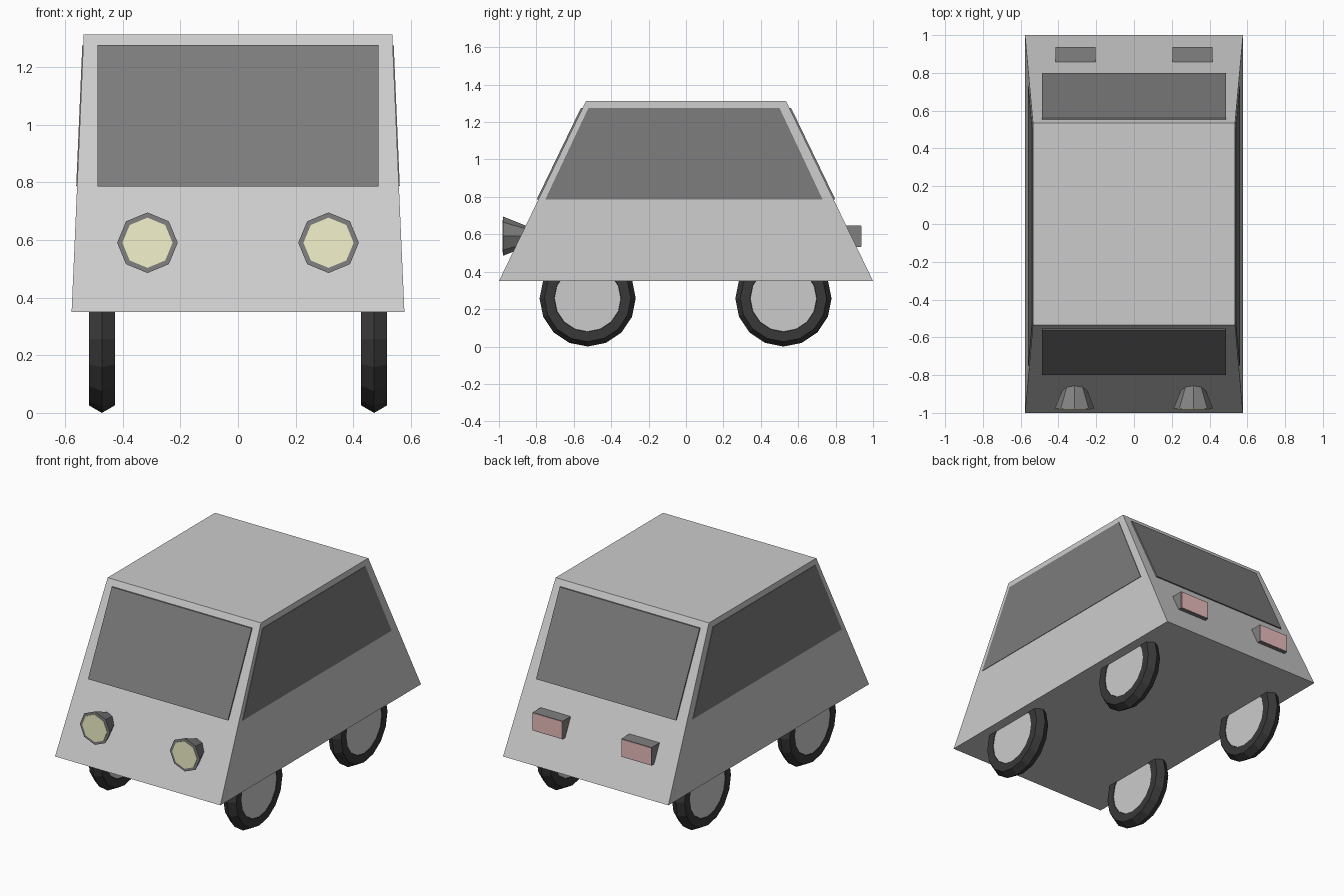
import bpy, bmesh, math
from mathutils import Vector, Matrix

if "Cube" in bpy.data.objects:
    bpy.data.objects.remove(bpy.data.objects["Cube"])


def material(name, rgb):
    m = bpy.data.materials.new(name)
    m.diffuse_color = (*rgb, 1)
    m.use_nodes = True
    m.node_tree.nodes["Principled BSDF"].inputs["Base Color"].default_value = m.diffuse_color
    return m


GLASS = material("dark_glass", (0.2, 0.2, 0.2))
TRIM = material("dark_trim", (0.22, 0.22, 0.22))
RUBBER = material("rubber", (0.04, 0.04, 0.04))
METAL = material("hub_grey", (0.58, 0.58, 0.58))
YELLOW = material("lamp_yellow", (0.9, 0.89, 0.6))
RED = material("lamp_red", (0.82, 0.5, 0.5))


def finish(name, bm, mat=None):
    bmesh.ops.recalc_face_normals(bm, faces=bm.faces[:])
    me = bpy.data.meshes.new(name)
    bm.to_mesh(me)
    bm.free()
    if mat:
        me.materials.append(mat)
    ob = bpy.data.objects.new(name, me)
    bpy.context.collection.objects.link(ob)
    return ob


def loft(name, rings, mat=None, closed=False):
    """Skin a list of equal-length rings; cap the ends unless closed."""
    bm = bmesh.new()
    vs = [[bm.verts.new(p) for p in r] for r in rings]
    n = len(rings[0])
    pairs = list(zip(vs, vs[1:])) + ([(vs[-1], vs[0])] if closed else [])
    for a, b in pairs:
        for i in range(n):
            j = (i + 1) % n
            bm.faces.new((a[i], a[j], b[j], b[i]))
    if not closed:
        bm.faces.new(vs[0])
        bm.faces.new(vs[-1])
    return finish(name, bm, mat)


def rect(hx, hy, z):
    return [(-hx, -hy, z), (hx, -hy, z), (hx, hy, z), (-hx, hy, z)]


def panel(name, corners, inward, mat):
    """Thin slab from outer corners, pushed inward."""
    return loft(name, [corners, [Vector(c) + Vector(inward) for c in corners]], mat)


def box(name, size, loc, mat):
    bm = bmesh.new()
    bmesh.ops.create_cube(bm, size=1, matrix=Matrix.LocRotScale(loc, None, size))
    return finish(name, bm, mat)


def circle_x(x, y, z, r, n):
    return [(x, y + r * math.sin(2 * math.pi * i / n), z - r * math.cos(2 * math.pi * i / n))
            for i in range(n)]


def circle_y(x, y, z, r, n):
    return [(x + r * math.sin(2 * math.pi * i / n), y, z + r * math.cos(2 * math.pi * i / n))
            for i in range(n)]


# Tapered body shell
loft("body", [rect(0.577, 1.0, 0.35), rect(0.535, 0.535, 1.312)])

# Windscreen and rear window
for name, s in (("windscreen", -1), ("rear_window", 1)):
    panel(name, [(-0.488, s * 0.799, 0.785), (0.488, s * 0.799, 0.785),
                 (0.488, s * 0.562, 1.275), (-0.488, s * 0.562, 1.275)],
          (0, -s * 0.03, 0), GLASS)

for side, s in (("right", 1), ("left", -1)):
    # Side window
    panel(side + "_window", [(s * 0.561, -0.752, 0.787), (s * 0.561, 0.73, 0.787),
                             (s * 0.540, 0.5, 1.275), (s * 0.540, -0.522, 1.275)],
          (-s * 0.02, 0, 0), GLASS)

    # Wheels: six-sided tyre section around a flat hub
    for end, y in (("front", -0.526), ("rear", 0.521)):
        x, z, r = s * 0.472, 0.257, 0.052
        rings = []
        for k in range(6):
            a = k * math.pi / 3
            rings.append(circle_x(x + r * math.sin(a), y, z, 0.205 + r * math.cos(a), 16))
        loft(f"{end}_{side}_tyre", rings, RUBBER, closed=True)
        loft(f"{end}_{side}_hub", [circle_x(x - 0.042, y, z, 0.177, 16),
                                   circle_x(x + 0.042, y, z, 0.177, 16)], METAL)

    # Headlight: octagonal flared cup with lens
    hx = s * 0.314
    loft(side + "_headlight_cup", [circle_y(hx, -0.978, 0.59, 0.105, 8),
                                   circle_y(hx, -0.84, 0.59, 0.05, 8)], TRIM)
    loft(side + "_headlight_lens", [circle_y(hx, -0.981, 0.59, 0.087, 8),
                                    circle_y(hx, -0.97, 0.59, 0.087, 8)], YELLOW)

    # Tail light: box housing with red lens
    tx = s * 0.31
    box(side + "_taillight_housing", (0.21, 0.136, 0.114), (tx, 0.868, 0.59), TRIM)
    box(side + "_taillight_lens", (0.204, 0.01, 0.108), (tx, 0.933, 0.59), RED)
